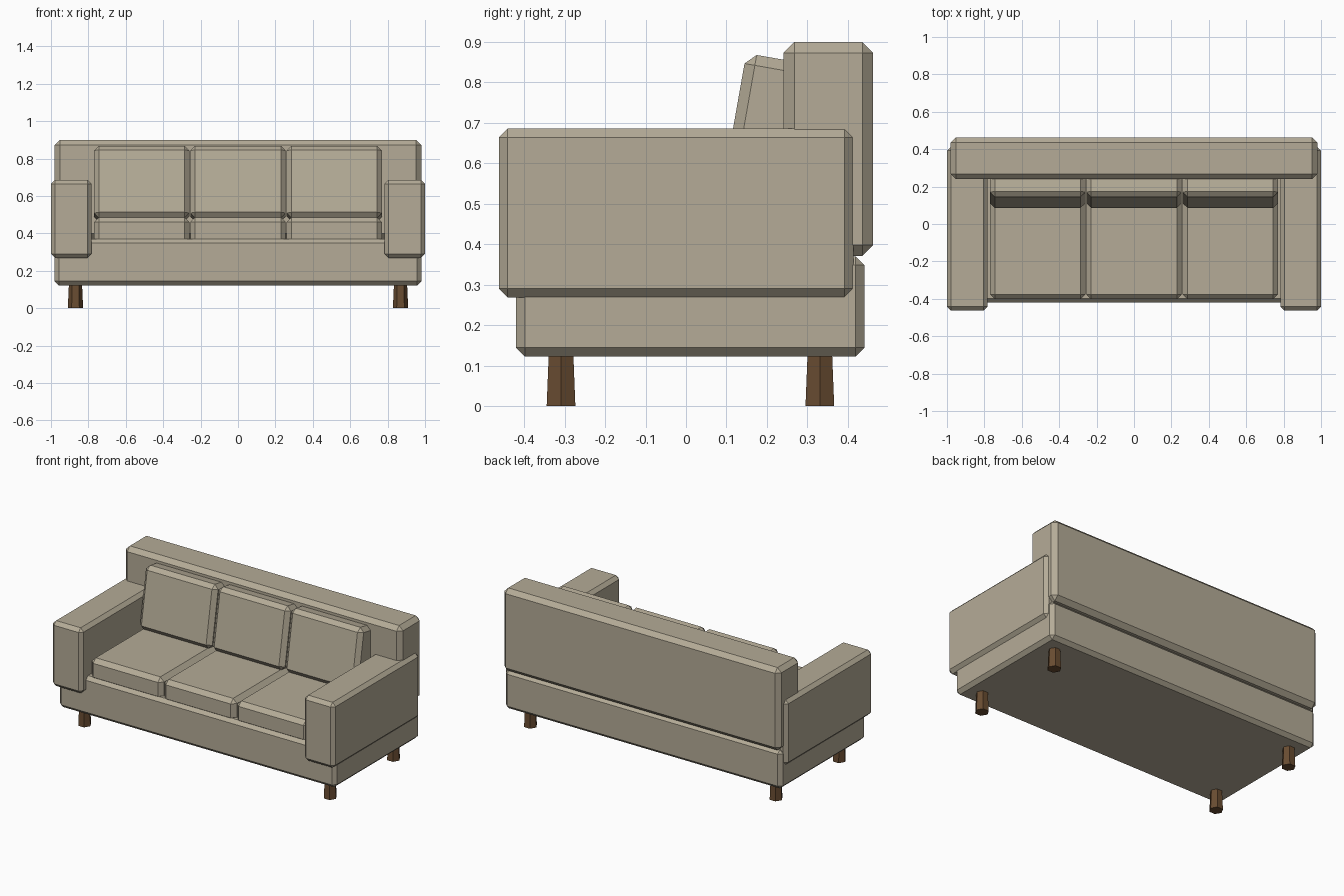
import bpy, bmesh, math
from mathutils import Matrix, Vector

if "Cube" in bpy.data.objects:
    bpy.data.objects.remove(bpy.data.objects["Cube"])


def material(name, rgb):
    m = bpy.data.materials.new(name)
    m.diffuse_color = (*rgb, 1)
    m.use_nodes = True
    m.node_tree.nodes["Principled BSDF"].inputs["Base Color"].default_value = m.diffuse_color
    return m


fabric = material("beige fabric", (0.46, 0.41, 0.31))
wood = material("dark wood", (0.14, 0.072, 0.031))


def finish(bm, name, mat):
    mesh = bpy.data.meshes.new(name)
    bm.to_mesh(mesh)
    bm.free()
    mesh.materials.append(mat)
    ob = bpy.data.objects.new(name, mesh)
    bpy.context.collection.objects.link(ob)
    return ob


def block(name, lo, hi, bevel, mat=fabric):
    """Box between two corners with single chamfers on every edge."""
    lo, hi = Vector(lo), Vector(hi)
    size, mid = hi - lo, (hi + lo) / 2
    bm = bmesh.new()
    bmesh.ops.create_cube(bm, size=1, matrix=Matrix.Diagonal((*size, 1)))
    bmesh.ops.bevel(bm, geom=bm.edges[:], offset=bevel, segments=1,
                    affect='EDGES', profile=0.5)
    ob = finish(bm, name, mat)
    ob.location = mid
    return ob


# Base and backrest
block("base", (-0.98, -0.42, 0.122), (0.98, 0.441, 0.37), 0.022)
block("backrest", (-0.98, 0.241, 0.371), (0.98, 0.463, 0.9), 0.027)

# Armrests
for side, x0, x1 in (("left", -1.0, -0.783), ("right", 0.783, 1.0)):
    block(side + "_armrest", (x0, -0.463, 0.268), (x1, 0.414, 0.686), 0.022)

# Seat cushions and leaning back cushions
for i, side in enumerate(("left", "middle", "right")):
    x = (i - 1) * 0.515
    w = 0.255
    block(side + "_seat_cushion", (x - w, -0.402, 0.345), (x + w, 0.26, 0.486), 0.026)
    c = block(side + "_back_cushion", (x - w, 0.114, 0.4705),
              (x + w, 0.274, 0.8615), 0.026)
    c.rotation_euler.x = math.radians(-10)

# Six-sided legs, slightly wider at the floor
for sx, xs in ((-1, "left"), (1, "right")):
    for y, ys in ((-0.309, "front"), (0.331, "back")):
        bm = bmesh.new()
        bmesh.ops.create_cone(bm, cap_ends=True, segments=6, radius1=0.041,
                              radius2=0.035, depth=0.13,
                              matrix=Matrix.Rotation(math.pi / 2, 4, 'Z'))
        leg = finish(bm, ys + "_" + xs + "_leg", wood)
        leg.location = (sx * 0.869, y, 0.065)
